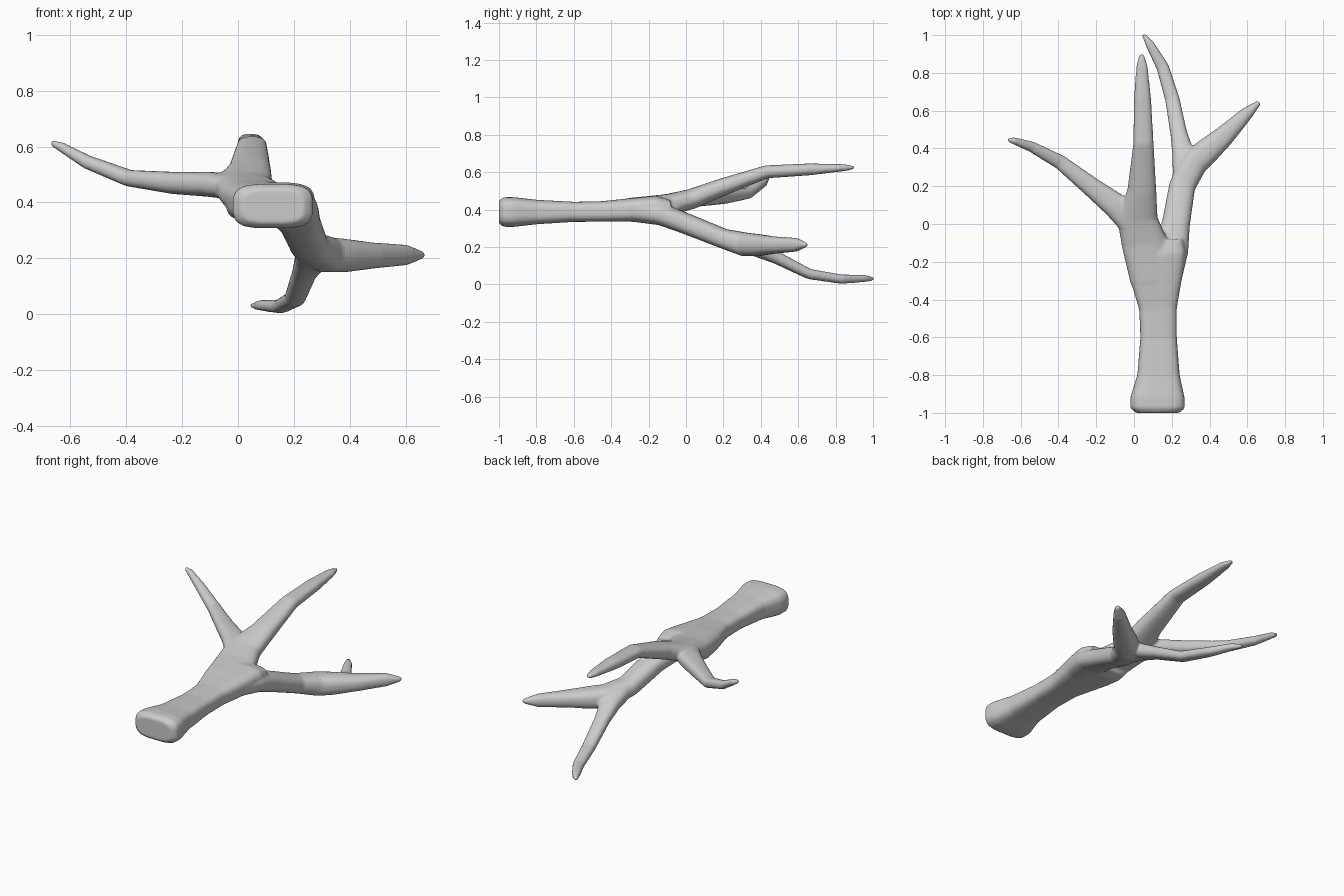
import bpy, bmesh, math
from mathutils import Vector


def spow(v, e):
    return math.copysign(abs(v) ** e, v)


def limb(bm, rings, square=2.5, sides=16):
    """Loft rounded-box sections; ring = (x, y, z, half width, half height)."""
    pts = [Vector(r[:3]) for r in rings]
    loops = []
    for i, r in enumerate(rings):
        t = (pts[min(i + 1, len(pts) - 1)] - pts[max(i - 1, 0)]).normalized()
        side = t.cross(Vector((0, 0, 1))).normalized()
        up = side.cross(t)
        loop = []
        for k in range(sides):
            a = 2 * math.pi * (k + 0.5) / sides
            loop.append(bm.verts.new(
                pts[i] + side * r[3] * spow(math.cos(a), 2 / square)
                + up * r[4] * spow(math.sin(a), 2 / square)))
        loops.append(loop)
    for a, b in zip(loops, loops[1:]):
        for k in range(sides):
            n = (k + 1) % sides
            bm.faces.new((a[k], a[n], b[n], b[k]))
    bm.faces.new(loops[0][::-1])
    bm.faces.new(loops[-1])


bm = bmesh.new()

# trunk: flared rounded-box handle narrowing to a waist
limb(bm, [(.125, -1, .387, .115, .062), (.125, -.975, .387, .145, .08),
          (.125, -.92, .387, .145, .08), (.13, -.8, .387, .113, .066),
          (.13, -.6, .388, .097, .054), (.127, -.45, .39, .1, .055),
          (.115, -.25, .4, .148, .066), (.115, -.16, .402, .16, .072),
          (.11, -.09, .4, .15, .055)], 3.5)

# upper branch ending in the long middle finger
limb(bm, [(.09, -.3, .405, .11, .058), (.055, -.1, .425, .122, .058),
          (.018, .03, .457, .108, .055), (.042, .18, .515, .077, .048),
          (.05, .43, .602, .054, .035), (.045, .66, .615, .046, .032),
          (.042, .84, .624, .03, .019), (.04, .9, .625, .012, .01)])

# left twig off the upper branch
limb(bm, [(.03, -.04, .45, .07, .045), (-.1, .1, .465, .068, .045),
          (-.23, .2, .47, .052, .04), (-.39, .327, .487, .039, .03),
          (-.54, .408, .545, .029, .025), (-.64, .442, .603, .019, .017),
          (-.67, .445, .614, .01, .01)])

# lower branch ending in the right finger
limb(bm, [(.15, -.3, .395, .1, .058), (.19, -.13, .375, .1, .06),
          (.222, 0, .325, .075, .056), (.255, .2, .245, .07, .053),
          (.315, .32, .213, .074, .064), (.38, .38, .21, .07, .06),
          (.48, .468, .21, .055, .047), (.6, .588, .212, .034, .037),
          (.665, .645, .212, .012, .012)])

# curved finger off the lower branch
limb(bm, [(.265, .25, .23, .06, .05), (.262, .37, .195, .06, .045),
          (.237, .48, .145, .045, .034), (.203, .66, .055, .039, .028),
          (.152, .83, .028, .034, .025), (.085, .95, .032, .024, .02),
          (.05, 1.005, .03, .011, .01)])

bmesh.ops.recalc_face_normals(bm, faces=bm.faces)
mesh = bpy.data.meshes.new("forked_branch")
bm.to_mesh(mesh)
bm.free()
branch = bpy.data.objects.new("forked_branch", mesh)
bpy.context.collection.objects.link(branch)
bpy.context.view_layer.objects.active = branch
branch.select_set(True)

# fuse all limbs into one skin and soften the crotches
remesh = branch.modifiers.new("fuse", 'REMESH')
remesh.mode = 'VOXEL'
remesh.voxel_size = 0.009
remesh.use_smooth_shade = True
soften = branch.modifiers.new("soften", 'SMOOTH')
soften.factor = 0.5
soften.iterations = 6
bpy.ops.object.shade_smooth()
